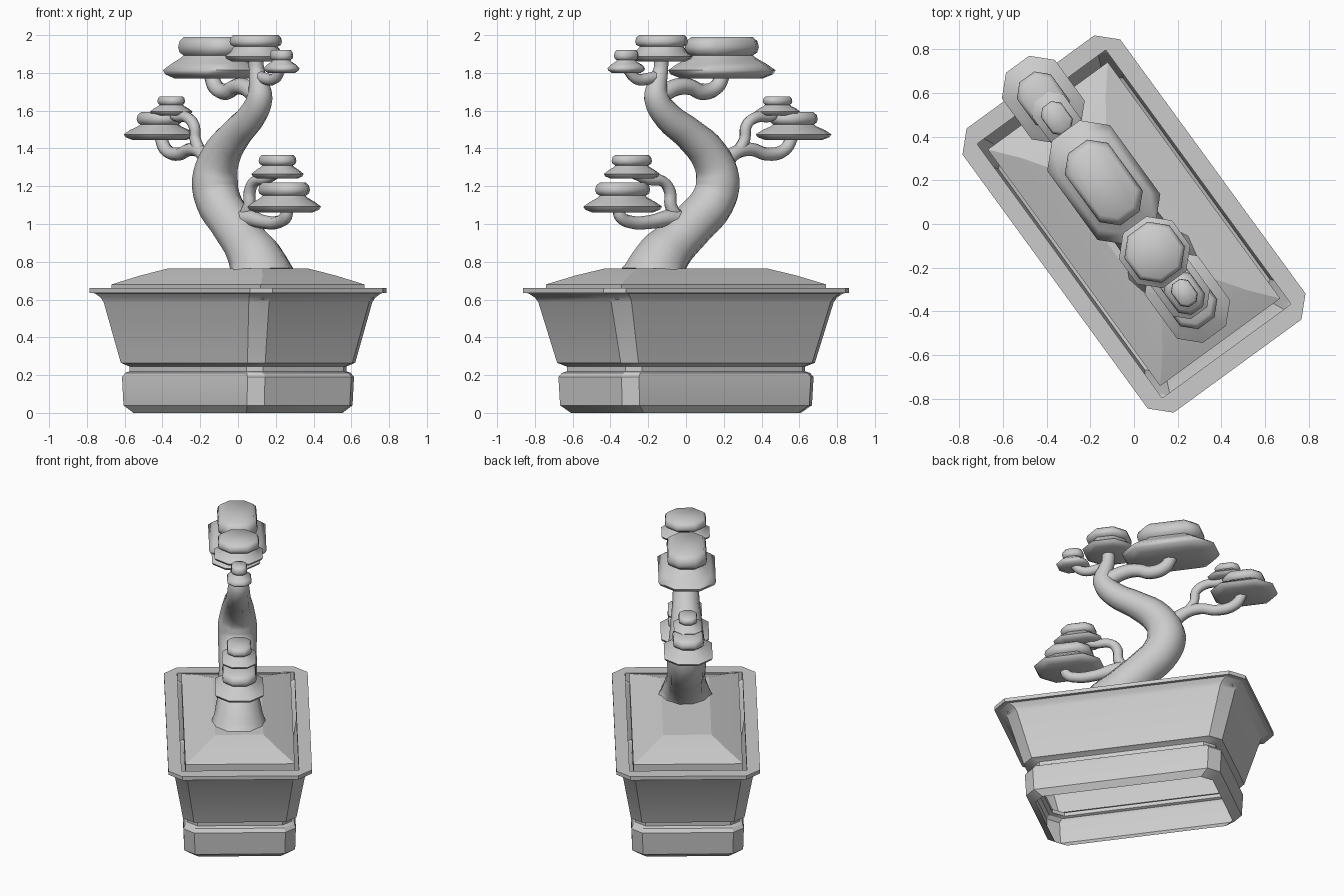
import bpy, bmesh, math

ANGLE = math.radians(-53.9)   # the whole model is built along x, then turned


def finish(obj, sharp=30):
    obj.rotation_euler = (0, 0, ANGLE)
    bpy.ops.object.select_all(action='DESELECT')
    obj.select_set(True)
    bpy.context.view_layer.objects.active = obj
    bpy.ops.object.shade_smooth_by_angle(angle=math.radians(sharp))
    return obj


def loft(name, rings, cx=0.0, capped=True, sharp=30):
    """Stack chamfered rectangles (half length, half width, chamfer, z)."""
    bm = bmesh.new()
    loops = []
    for l, w, c, z in rings:
        if c:
            pts = [(l, c - w), (l, w - c), (l - c, w), (c - l, w),
                   (-l, w - c), (-l, c - w), (c - l, -w), (l - c, -w)]
        else:
            pts = [(l, -w), (l, w), (-l, w), (-l, -w)]
        loops.append([bm.verts.new((cx + x, y, z)) for x, y in pts])
    for a, b in zip(loops, loops[1:]):
        n = len(a)
        for i in range(n):
            j = (i + 1) % n
            bm.faces.new((a[i], a[j], b[j], b[i]))
    if capped:
        bm.faces.new(loops[0][::-1])
        bm.faces.new(loops[-1])
    me = bpy.data.meshes.new(name)
    bm.to_mesh(me)
    bm.free()
    obj = bpy.data.objects.new(name, me)
    bpy.context.collection.objects.link(obj)
    return finish(obj, sharp)


def limb(name, pts, sides=2, res=4):
    """Tapered tube through (x, z, radius) points."""
    cu = bpy.data.curves.new(name, 'CURVE')
    cu.dimensions = '3D'
    cu.bevel_depth = 1.0
    cu.bevel_resolution = sides
    cu.resolution_u = res
    cu.use_fill_caps = True
    sp = cu.splines.new('BEZIER')
    sp.bezier_points.add(len(pts) - 1)
    for p, (x, z, r) in zip(sp.bezier_points, pts):
        p.co = (x, 0, z)
        p.radius = r
        p.handle_left_type = p.handle_right_type = 'AUTO'
    obj = bpy.data.objects.new(name, cu)
    bpy.context.collection.objects.link(obj)
    bpy.ops.object.select_all(action='DESELECT')
    obj.select_set(True)
    bpy.context.view_layer.objects.active = obj
    bpy.ops.object.convert(target='MESH')
    return finish(bpy.context.view_layer.objects.active, 50)


def foliage(name, cx, l, w, bottom, top, neck=0.54, bulge=0.66):
    """Two-tier foliage pad: wide skirt with a smaller cushion on top."""
    h = top - bottom
    prof = [(0.76, 0), (0.95, 0.10), (1.0, 0.20), (0.82, 0.36), (neck + 0.06, 0.49),
            (neck, 0.56), (bulge - 0.03, 0.63), (bulge, 0.75), (bulge - 0.03, 0.90),
            (bulge - 0.12, 1.0)]
    loft(name, [(l * f, w * f, w * f * 0.56, bottom + h * t) for f, t in prof], cx, sharp=65)


# pot: open-bottomed shell with foot, waist, flared wall and lip (scale, z)
L, W, C = 0.805, 0.447, 0.085
pot = [(0.705, 0.0), (0.772, 0.04), (0.782, 0.19), (0.76, 0.212), (0.73, 0.22),
       (0.73, 0.245), (0.79, 0.265), (0.905, 0.585), (0.925, 0.61), (0.965, 0.633),
       (1.0, 0.635), (1.0, 0.66)]
rings = [(L * s, W * s, C * s, z) for s, z in pot]
rings += [(0.72, 0.365, 0.003, 0.66), (0.72, 0.365, 0.003, 0.60)]
loft("pot", rings, capped=False)

# mounded soil
loft("soil", [(0.67, 0.34, 0, 0.59), (0.67, 0.34, 0, 0.68),
              (0.55, 0.24, 0, 0.727), (0.42, 0.15, 0, 0.765)], sharp=8)

# trunk
limb("trunk", [(0.21, 0.70, 0.19), (0.17, 0.80, 0.15), (0.07, 0.90, 0.124),
               (-0.06, 1.01, 0.118), (-0.175, 1.12, 0.12), (-0.208, 1.23, 0.122),
               (-0.155, 1.36, 0.104), (-0.015, 1.48, 0.086), (0.12, 1.57, 0.077),
               (0.195, 1.67, 0.068), (0.185, 1.75, 0.052), (0.165, 1.82, 0.04),
               (0.165, 1.90, 0.04)], 3)

# branches
limb("top_branch", [(0.17, 1.68, 0.05), (0.06, 1.725, 0.046), (-0.03, 1.725, 0.043),
                    (-0.10, 1.70, 0.043), (-0.20, 1.725, 0.042), (-0.24, 1.79, 0.04)])
limb("crown_branch", [(0.17, 1.79, 0.03), (0.24, 1.77, 0.032), (0.33, 1.77, 0.03),
                      (0.385, 1.82, 0.027)])
limb("upper_branch", [(-0.21, 1.29, 0.055), (-0.33, 1.38, 0.038), (-0.43, 1.395, 0.035),
                      (-0.53, 1.37, 0.035), (-0.65, 1.395, 0.035), (-0.70, 1.47, 0.033)])
limb("upper_twig", [(-0.34, 1.38, 0.034), (-0.385, 1.45, 0.03), (-0.395, 1.52, 0.03),
                    (-0.46, 1.565, 0.03), (-0.56, 1.57, 0.027), (-0.60, 1.60, 0.025)])
limb("lower_branch", [(-0.04, 1.01, 0.06), (0.10, 1.03, 0.047), (0.24, 1.01, 0.036),
                      (0.36, 1.01, 0.034), (0.43, 1.04, 0.034), (0.44, 1.09, 0.032)])
limb("lower_twig", [(0.05, 1.02, 0.038), (0.10, 1.10, 0.033), (0.105, 1.17, 0.032),
                    (0.15, 1.225, 0.03), (0.25, 1.235, 0.028), (0.345, 1.265, 0.026)])

# foliage pads
foliage("top_foliage", -0.235, 0.295, 0.178, 1.77, 1.99, 0.58, 0.69)
foliage("crown_foliage", 0.16, 0.155, 0.15, 1.86, 2.0, 0.70, 0.85)
foliage("crown_side_foliage", 0.391, 0.10, 0.075, 1.80, 1.92, 0.5, 0.65)
foliage("upper_foliage", -0.705, 0.20, 0.15, 1.445, 1.592, 0.54, 0.64)
foliage("upper_small_foliage", -0.60, 0.12, 0.088, 1.575, 1.675, 0.55, 0.65)
foliage("lower_foliage", 0.415, 0.21, 0.15, 1.06, 1.22, 0.58, 0.70)
foliage("lower_small_foliage", 0.355, 0.15, 0.105, 1.24, 1.365, 0.58, 0.72)
